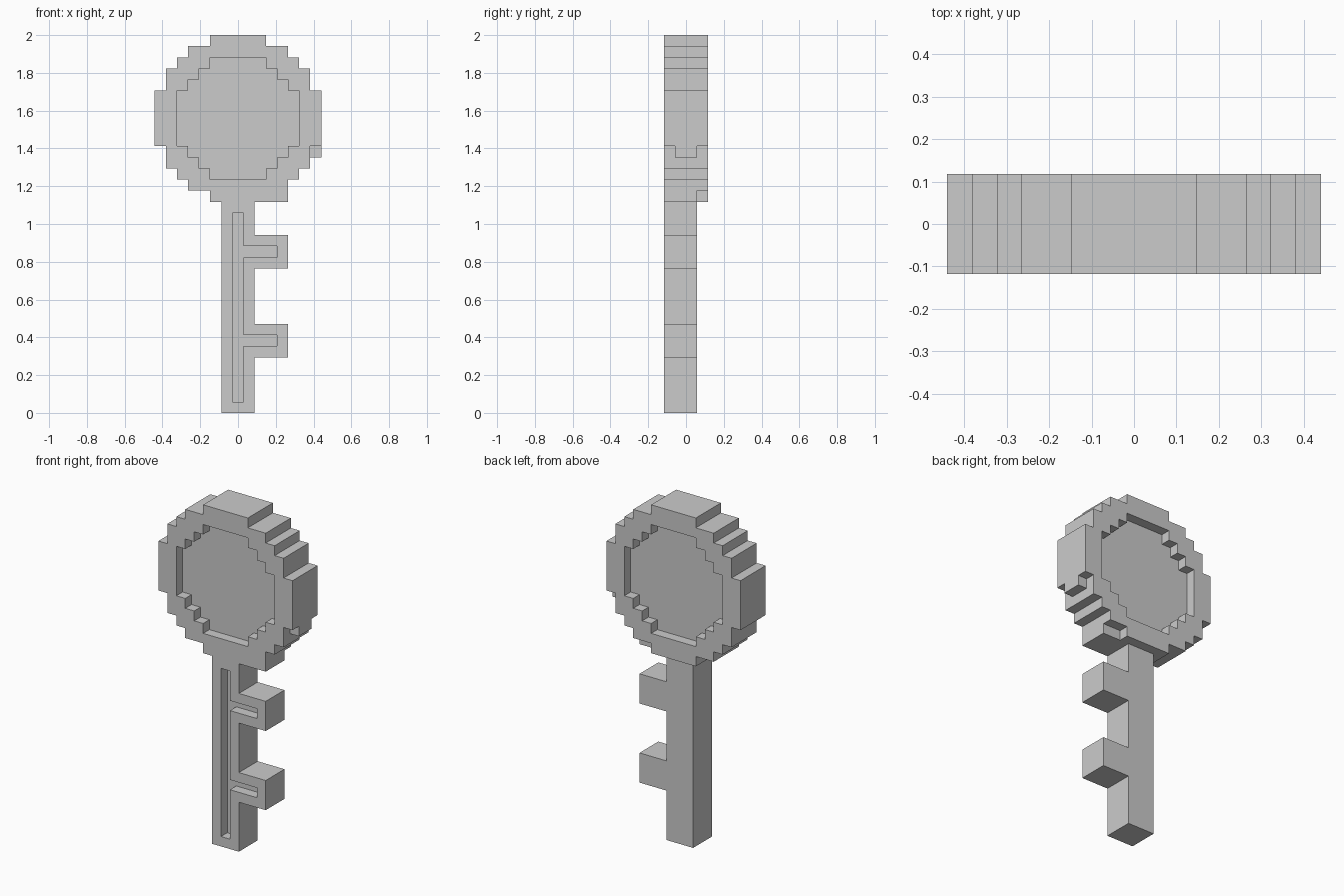
import bpy, bmesh

if "Cube" in bpy.data.objects:
    bpy.data.objects.remove(bpy.data.objects["Cube"])

U = 2 / 34  # size of one block


def box(x, y, z):
    """Block cells filling inclusive x, y, z ranges."""
    return {(i, j, k) for i in range(x[0], x[1] + 1)
            for j in range(y[0], y[1] + 1) for k in range(z[0], z[1] + 1)}


def disc(half_widths, y, middle=26):
    """Stepped round plate; half_widths runs from the middle row outward."""
    cells = set()
    for n, w in enumerate(half_widths):
        for z in (middle - n, middle + n):
            cells |= box((-w, w), y, (z, z))
    return cells


# Round handle, recessed one block on both sides, with two small lumps
recess = [5, 5, 5, 4, 3, 2]
handle = disc([7, 7, 7, 6, 6, 5, 4, 2], (-2, 1))
handle -= disc(recess, (-2, -2)) | disc(recess, (1, 1))
handle |= box((3, 4), (-2, 0), (19, 19)) | box((7, 7), (-1, 0), (23, 23))

# Shaft with a front groove, and two teeth with branching grooves
shaft = box((-1, 1), (-2, 0), (0, 18)) - box((0, 0), (-2, -2), (1, 17))
teeth = []
for z in (5, 13):
    slot = box((1, 3), (-2, -2), (z + 1, z + 1))
    shaft -= slot
    teeth.append(box((2, 4), (-2, 0), (z, z + 2)) - slot)

parts = {"handle": handle, "shaft": shaft,
         "lower_tooth": teeth[0], "upper_tooth": teeth[1]}
solid = set().union(*parts.values())


def skin(name, cells):
    """Make a mesh of the block faces not covered by any neighbouring block."""
    bm = bmesh.new()
    for c in cells:
        for axis in range(3):
            for side in (0, 1):
                near = list(c)
                near[axis] += 2 * side - 1
                if tuple(near) in solid:
                    continue
                corners = []
                for a, b in ((0, 0), (1, 0), (1, 1), (0, 1)):
                    p = list(c)
                    p[axis] += side
                    p[(axis + 1) % 3] += a
                    p[(axis + 2) % 3] += b
                    corners.append(bm.verts.new(((p[0] - 0.5) * U, p[1] * U, p[2] * U)))
                bm.faces.new(corners if side else corners[::-1])
    bmesh.ops.remove_doubles(bm, verts=bm.verts, dist=1e-4)
    # Merge the small squares into large flat faces
    bmesh.ops.dissolve_limit(bm, angle_limit=0.01, verts=bm.verts, edges=bm.edges)
    mesh = bpy.data.meshes.new(name)
    bm.to_mesh(mesh)
    bm.free()
    bpy.context.collection.objects.link(bpy.data.objects.new(name, mesh))


for name, cells in parts.items():
    skin(name, cells)
